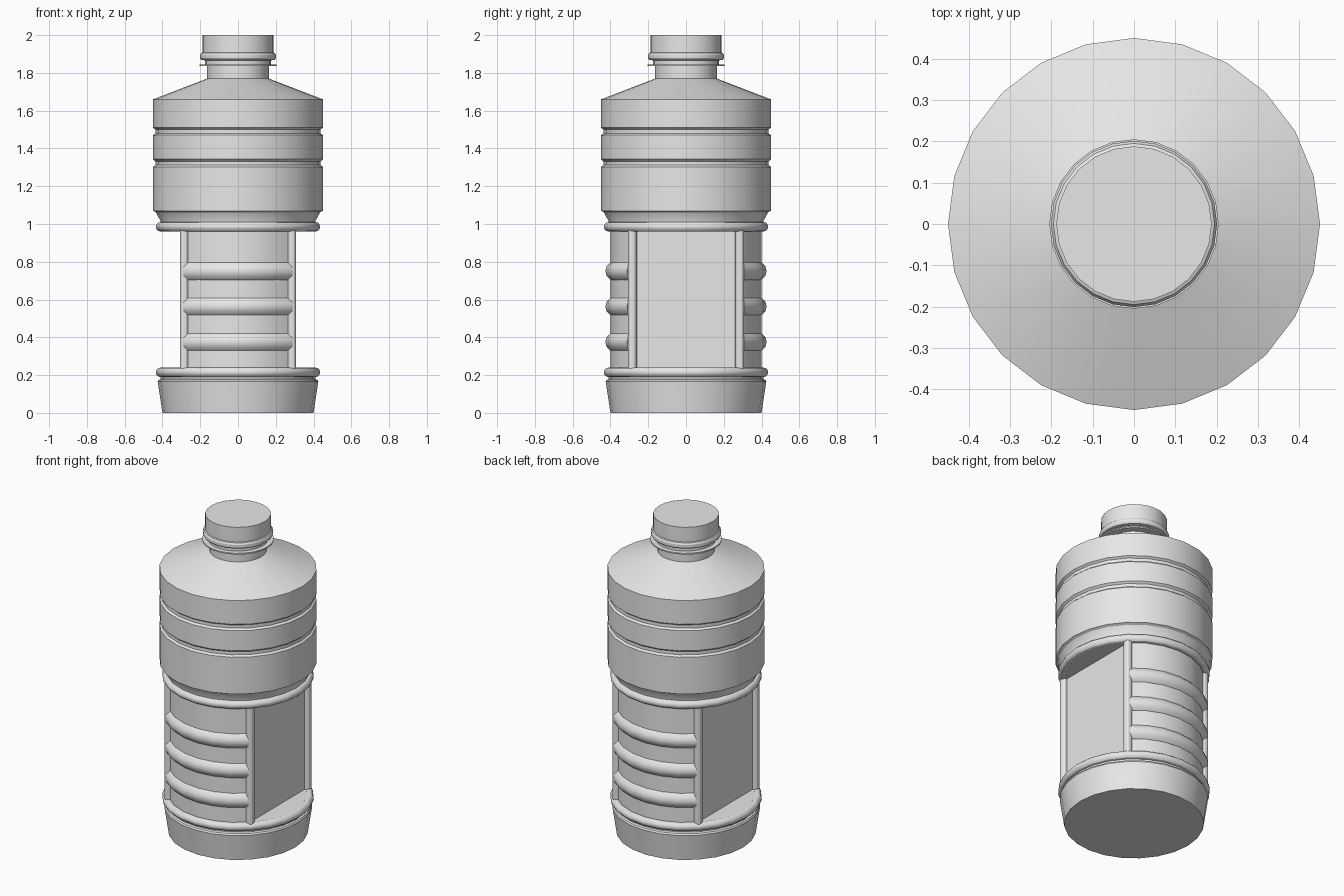
import bpy, bmesh, math

cube = bpy.data.objects.get("Cube")
if cube:
    bpy.data.objects.remove(cube, do_unlink=True)

# Single grey plastic
grey = bpy.data.materials.new("grey plastic")
grey.use_nodes = True
grey.diffuse_color = (0.8, 0.8, 0.8, 1)
grey.node_tree.nodes["Principled BSDF"].inputs["Base Color"].default_value = (0.8, 0.8, 0.8, 1)

SIDES = 24


def finish(name, bm):
    """Turn a bmesh into a smooth-shaded object with sharp creases."""
    bmesh.ops.recalc_face_normals(bm, faces=bm.faces)
    mesh = bpy.data.meshes.new(name)
    bm.to_mesh(mesh)
    bm.free()
    mesh.materials.append(grey)
    obj = bpy.data.objects.new(name, mesh)
    bpy.context.collection.objects.link(obj)
    bpy.ops.object.select_all(action='DESELECT')
    obj.select_set(True)
    bpy.context.view_layer.objects.active = obj
    bpy.ops.object.shade_smooth_by_angle(angle=math.radians(30))
    return obj


def lathe(name, profile, loop=False, start=0, end=360):
    """Sweep (radius, z) points about z; open ends are capped."""
    full = end - start == 360
    steps = SIDES if full else 6
    bm = bmesh.new()
    cols = []
    for i in range(steps if full else steps + 1):
        a = math.radians(start + (end - start) * i / steps)
        cols.append([bm.verts.new((r * math.cos(a), r * math.sin(a), z)) for r, z in profile])
    n = len(profile)
    for i in range(steps):
        a, b = cols[i], cols[(i + 1) % len(cols)]
        for j in range(n if loop else n - 1):
            k = (j + 1) % n
            bm.faces.new((a[j], b[j], b[k], a[k]))
    if not loop:
        bm.faces.new([c[0] for c in cols])
        bm.faces.new([c[-1] for c in cols])
    elif not full:
        bm.faces.new(cols[0])
        bm.faces.new(cols[-1])
    return finish(name, bm)


def circle(r, z, radius, n=12):
    return [(r + radius * math.cos(2 * math.pi * i / n),
             z + radius * math.sin(2 * math.pi * i / n)) for i in range(n)]


# Tapered base, closed by the ledge under the side recesses
lathe("base", [(0.40, 0), (0.425, 0.165), (0.42, 0.175), (0.41, 0.18), (0.41, 0.236)])

# Upper body with two grooves, shoulder and neck
lathe("upper_body", [(0.41, 0.964), (0.41, 1.015), (0.435, 1.062), (0.45, 1.07),
                     (0.45, 1.302), (0.438, 1.312), (0.438, 1.332), (0.45, 1.343),
                     (0.45, 1.47), (0.438, 1.48), (0.438, 1.5), (0.45, 1.51),
                     (0.45, 1.66), (0.163, 1.77), (0.163, 1.85)])

# Neck flange and cap with its bead
lathe("neck_flange", [(0.205, 1.836), (0.205, 1.844)])
lathe("cap", [(0.175, 1.844), (0.175, 1.866), (0.195, 1.869), (0.201, 1.878),
              (0.201, 1.895), (0.195, 1.905), (0.188, 1.908), (0.188, 2.0)])

# Rounded rings above and below the grip
for name, z in (("lower_ring", 0.215), ("upper_ring", 0.985)):
    lathe(name, circle(0.41, z, 0.025), loop=True)

# Grip core: round front and back, flat left and right sides
bm = bmesh.new()
angles = [45 + 15 * i for i in range(7)] + [225 + 15 * i for i in range(7)]
outline = [bm.verts.new((0.4 * math.cos(math.radians(a)), 0.4 * math.sin(math.radians(a)), 0.22))
           for a in angles]
face = bm.faces.new(outline)
top = bmesh.ops.extrude_face_region(bm, geom=[face])
bmesh.ops.translate(bm, vec=(0, 0, 0.76),
                    verts=[g for g in top["geom"] if isinstance(g, bmesh.types.BMVert)])
finish("grip_core", bm)

# Three ribs on the front and on the back
for side, mid in (("front", 270), ("back", 90)):
    for i, z in enumerate((0.375, 0.563, 0.75)):
        lathe(f"{side}_rib_{i + 1}", circle(0.375, z, 0.052), loop=True,
              start=mid - 43, end=mid + 43)

# Upright rods on the four corners of the grip
for sx, lr in ((1, "left"), (-1, "right")):
    for sy, fb in ((-1, "front"), (1, "back")):
        bm = bmesh.new()
        bmesh.ops.create_cone(bm, cap_ends=True, segments=12, radius1=0.024, radius2=0.024, depth=0.76)
        bmesh.ops.translate(bm, vec=(sx * 0.284, sy * 0.284, 0.6), verts=bm.verts)
        finish(f"{fb}_{lr}_rod", bm)
